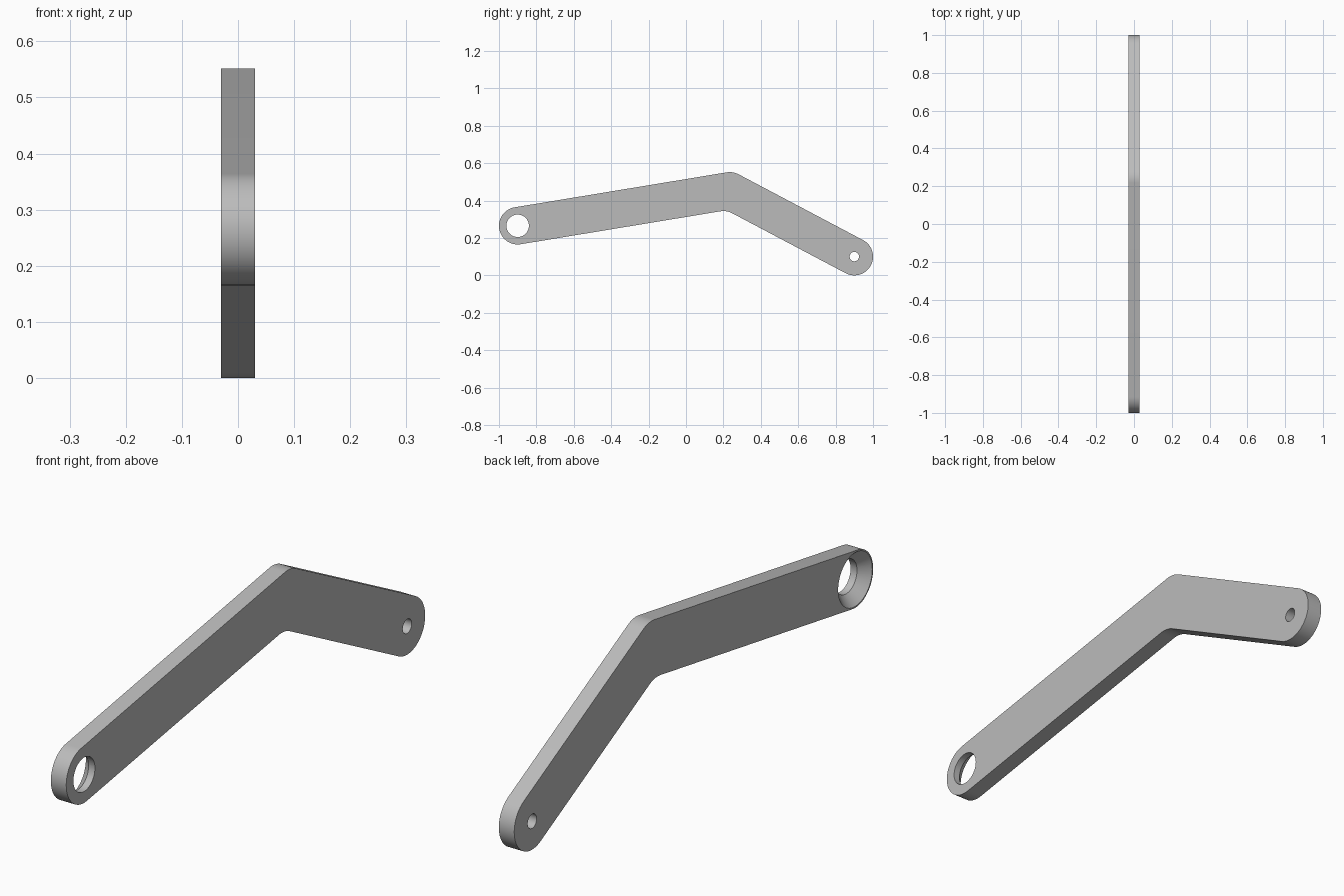
import bpy, bmesh, math
from mathutils import Matrix, Vector

if "Cube" in bpy.data.objects:
    bpy.data.objects.remove(bpy.data.objects["Cube"])

HALF = 0.03      # half the plate thickness
R = 0.1          # half the arm width, also the end and bend radius
big_end = Vector((-0.9, 0.265))
bend = Vector((0.234, 0.452))
small_end = Vector((0.9, 0.1))

grey = bpy.data.materials.new("satin grey")
grey.use_nodes = True
grey.diffuse_color = (0.5, 0.5, 0.5, 1)
grey.node_tree.nodes["Principled BSDF"].inputs["Base Color"].default_value = (0.5, 0.5, 0.5, 1)


def arc(centre, start, end, steps):
    """Points on an arc of radius R, angles in radians."""
    angles = [start + (end - start) * i / steps for i in range(steps + 1)]
    return [centre + R * Vector((math.cos(a), math.sin(a))) for a in angles]


def make_object(name, bm):
    bmesh.ops.recalc_face_normals(bm, faces=bm.faces)
    mesh = bpy.data.meshes.new(name)
    bm.to_mesh(mesh)
    bm.free()
    obj = bpy.data.objects.new(name, mesh)
    bpy.context.collection.objects.link(obj)
    mesh.materials.append(grey)
    return obj


def cutter(name, centre, x1, x2, r1, r2):
    """Round cutter along x, radius r1 at x1 and r2 at x2."""
    bm = bmesh.new()
    place = Matrix.Translation(((x1 + x2) / 2, *centre)) @ Matrix.Rotation(math.pi / 2, 4, "Y")
    bmesh.ops.create_cone(bm, cap_ends=True, segments=64, radius1=r1, radius2=r2,
                          depth=x2 - x1, matrix=place)
    obj = make_object(name, bm)
    obj.hide_render = True
    return obj


# Outline of the bent arm: rounded ends, rounded outer bend, filleted inner bend
up, down = bend - big_end, small_end - bend
a1, a2 = math.atan2(up.y, up.x), math.atan2(down.y, down.x)
q = math.pi / 2
mid = (a1 + a2) / 2
inner = bend - Vector((math.cos(mid + q), math.sin(mid + q))) * (2 * R / math.cos((a1 - a2) / 2))
outline = (arc(big_end, a1 + 3 * q, a1 + q, 40)
           + arc(bend, a1 + q, a2 + q, 12)
           + arc(small_end, a2 + q, a2 - q, 40)
           + arc(inner, a2 + q, a1 + q, 12))

bm = bmesh.new()
face = bm.faces.new([bm.verts.new((-HALF, p.x, p.y)) for p in outline])
side = bmesh.ops.extrude_face_region(bm, geom=[face], use_keep_orig=True)["geom"]
bmesh.ops.translate(bm, vec=(2 * HALF, 0, 0),
                    verts=[v for v in side if isinstance(v, bmesh.types.BMVert)])
arm = make_object("bent_lever_arm", bm)

# Through holes and the wide countersink on the -x side of the big end
slope = 0.005
cutters = [
    cutter("pin_hole_cutter", small_end, -0.1, 0.1, 0.025, 0.025),
    cutter("bore_cutter", big_end, -0.1, 0.1, 0.06, 0.06),
    cutter("countersink_cutter", big_end, -HALF - slope, 0.01, 0.095 + slope, 0.055),
]
for c in cutters:
    mod = arm.modifiers.new(c.name, "BOOLEAN")
    mod.operation = "DIFFERENCE"
    mod.solver = "EXACT"
    mod.object = c

# Bake the cuts, drop the cutters
depsgraph = bpy.context.evaluated_depsgraph_get()
baked = bpy.data.meshes.new_from_object(arm.evaluated_get(depsgraph))
arm.modifiers.clear()
arm.data = baked
for c in cutters:
    bpy.data.objects.remove(c)

# Smooth round walls, crisp edges
bpy.ops.object.select_all(action="DESELECT")
arm.select_set(True)
bpy.context.view_layer.objects.active = arm
bpy.ops.object.shade_smooth_by_angle(angle=math.radians(30))
